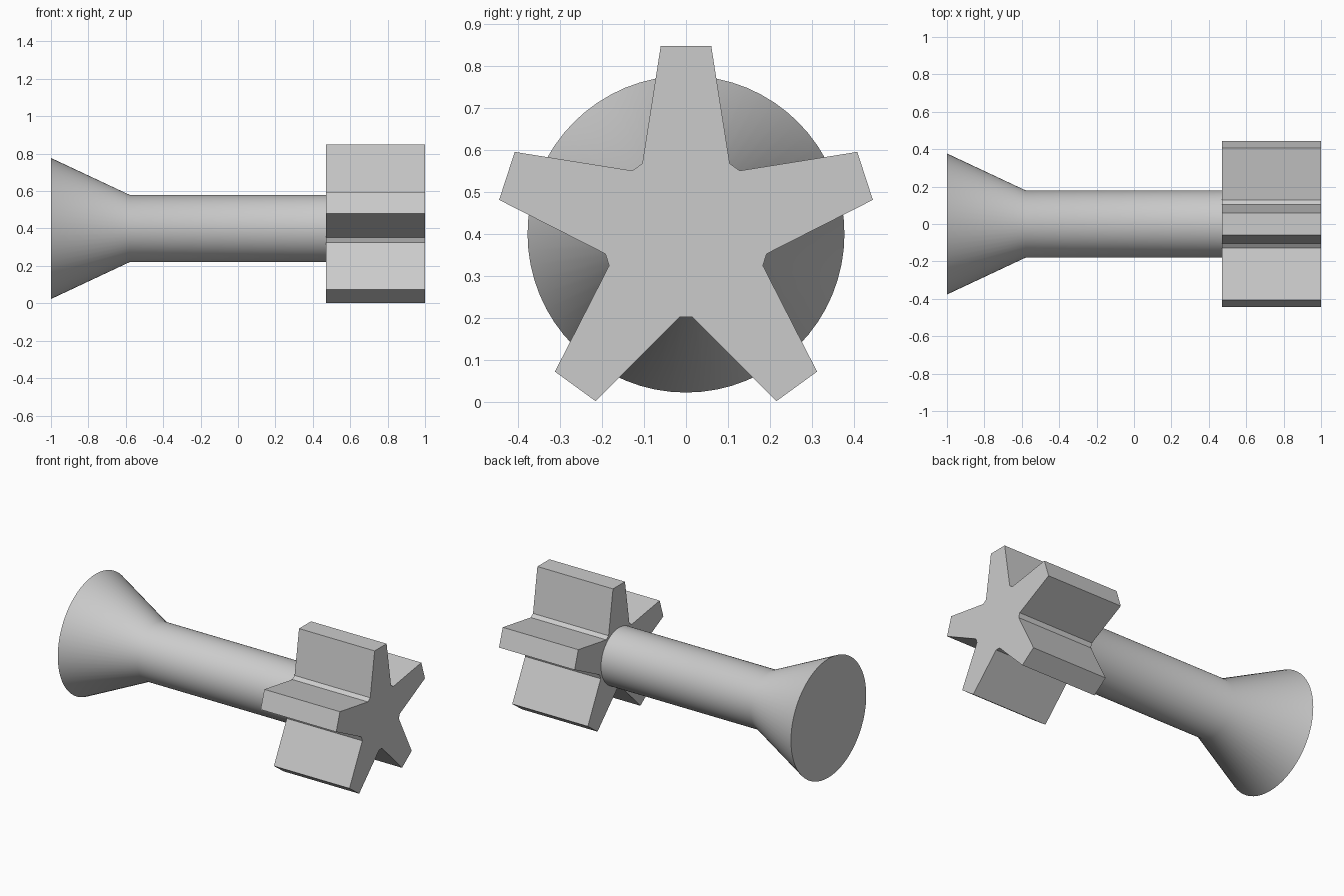
import bpy
import bmesh
from math import cos, sin, pi, radians
from mathutils import Matrix, Vector

cube = bpy.data.objects.get("Cube")
if cube:
    bpy.data.objects.remove(cube, do_unlink=True)

AXIS_Z = 0.4

# Single plain grey
GREY = (0.6, 0.6, 0.6, 1.0)
grey = bpy.data.materials.new("light_grey")
grey.use_nodes = True
grey.diffuse_color = GREY
grey.node_tree.nodes["Principled BSDF"].inputs["Base Color"].default_value = GREY


def finish(name, bm):
    bmesh.ops.recalc_face_normals(bm, faces=bm.faces)
    mesh = bpy.data.meshes.new(name)
    bm.to_mesh(mesh)
    bm.free()
    mesh.materials.append(grey)
    obj = bpy.data.objects.new(name, mesh)
    bpy.context.collection.objects.link(obj)
    return obj


def loft(name, rings):
    """Bridge matching rings of points and cap both ends."""
    bm = bmesh.new()
    loops = [[bm.verts.new(p) for p in ring] for ring in rings]
    for a, b in zip(loops, loops[1:]):
        for i in range(len(a)):
            j = (i + 1) % len(a)
            bm.faces.new((a[i], a[j], b[j], b[i]))
    bm.faces.new(loops[0])
    bm.faces.new(loops[-1])
    return finish(name, bm)


def circle(x, radius, sides=64):
    return [(x, radius * cos(2 * pi * i / sides),
             AXIS_Z + radius * sin(2 * pi * i / sides)) for i in range(sides)]


# Round shaft with flared end
shaft = loft("flared_shaft", [circle(-1, 0.377), circle(-0.58, 0.18), circle(0.47, 0.18)])
bpy.ops.object.select_all(action='DESELECT')
shaft.select_set(True)
bpy.context.view_layer.objects.active = shaft
bpy.ops.object.shade_smooth_by_angle(angle=radians(30))

# Five-armed star head: one tapered arm outline repeated around the axis
arm = [(0.104, 0.168), (0.06, 0.448), (-0.06, 0.448), (-0.104, 0.168)]
outline = []
for k in range(5):
    turn = Matrix.Rotation(k * 2 * pi / 5, 2)
    outline += [turn @ Vector(p) for p in arm]
loft("star_head", [[(x, p.x, AXIS_Z + p.y) for p in outline] for x in (0.47, 1.0)])
